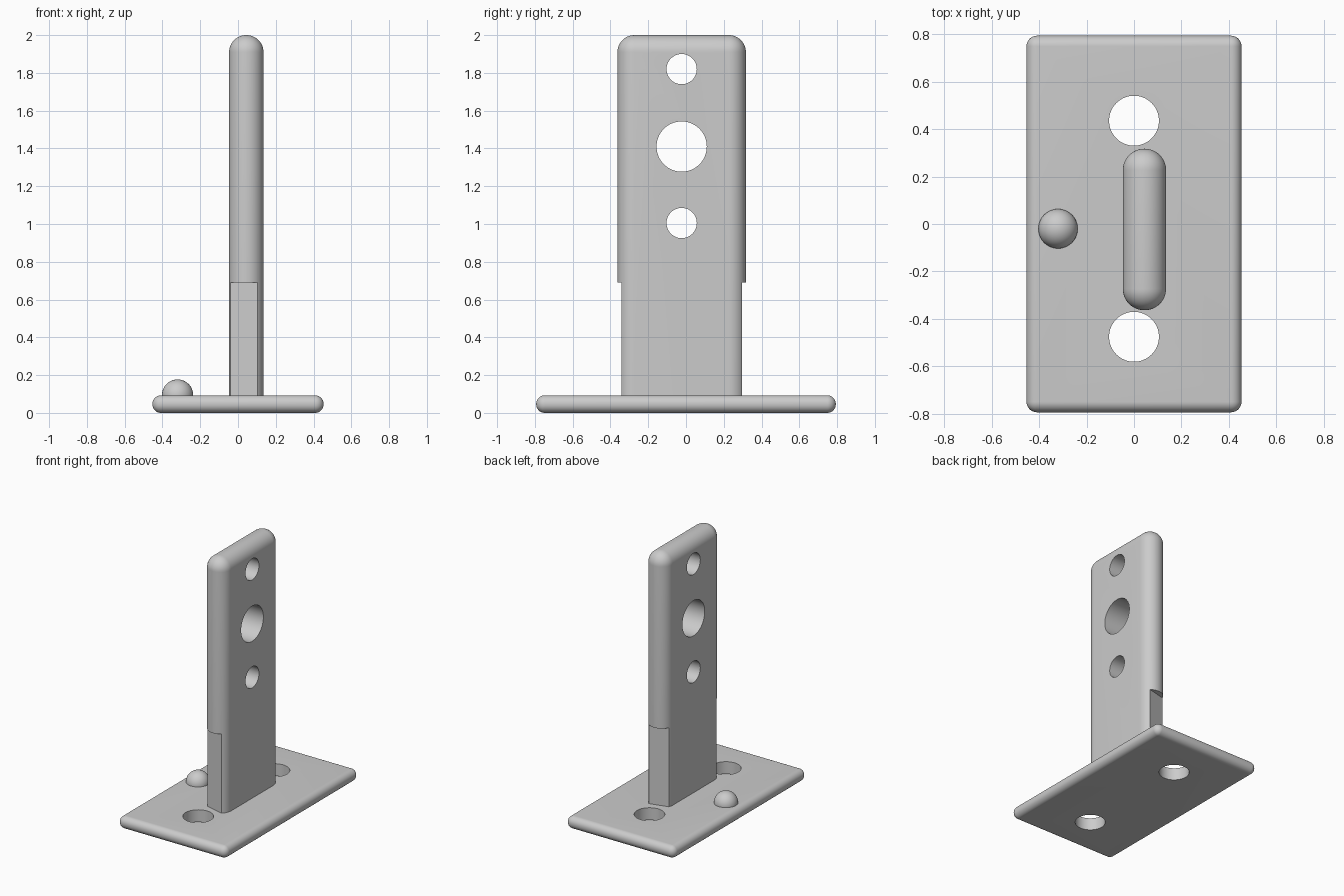
import bpy
import bmesh
import math
from mathutils import Matrix

if "Cube" in bpy.data.objects:
    bpy.data.objects.remove(bpy.data.objects["Cube"], do_unlink=True)

grey = bpy.data.materials.new("plain grey")
grey.use_nodes = True
COLOUR = (0.6, 0.6, 0.6, 1)
grey.diffuse_color = COLOUR
grey.node_tree.nodes["Principled BSDF"].inputs["Base Color"].default_value = COLOUR


def add_object(name, bm):
    mesh = bpy.data.meshes.new(name)
    bm.to_mesh(mesh)
    bm.free()
    mesh.materials.append(grey)
    obj = bpy.data.objects.new(name, mesh)
    bpy.context.collection.objects.link(obj)
    return obj


def box(low, high):
    bm = bmesh.new()
    bmesh.ops.create_cube(bm, size=1)
    for v in bm.verts:
        v.co = [a + (b - a) * (c + 0.5) for a, b, c in zip(low, high, v.co)]
    return bm


def rounded_box(name, low, high, radius, open_bottom=False):
    bm = box(low, high)
    edges = [e for e in bm.edges
             if not open_bottom or max(v.co.z for v in e.verts) > low[2] + 0.01]
    bmesh.ops.bevel(bm, geom=edges, offset=radius, segments=12,
                    profile=0.5, affect='EDGES')
    return add_object(name, bm)


def cut(obj, cutter):
    """Subtract a helper solid and remove it afterwards."""
    cutter.hide_render = True
    mod = obj.modifiers.new("cut", 'BOOLEAN')
    mod.operation = 'DIFFERENCE'
    mod.solver = 'EXACT'
    mod.object = cutter
    select(obj)
    bpy.ops.object.modifier_apply(modifier=mod.name)
    bpy.data.objects.remove(cutter, do_unlink=True)


def select(obj):
    bpy.ops.object.select_all(action='DESELECT')
    obj.select_set(True)
    bpy.context.view_layer.objects.active = obj


def drill(obj, centre, radius, axis):
    bm = bmesh.new()
    turn = Matrix.Rotation(math.pi / 2, 4, 'Y') if axis == 'X' else Matrix()
    bmesh.ops.create_cone(bm, cap_ends=True, segments=64, radius1=radius,
                          radius2=radius, depth=0.6,
                          matrix=Matrix.Translation(centre) @ turn)
    cut(obj, add_object("drill", bm))


# Base plate with rounded rim and two screw holes
base = rounded_box("base_plate", (-0.453, -0.793, 0), (0.453, 0.793, 0.093), 0.045)
for y in (-0.475, 0.435):
    drill(base, (0, y, 0), 0.105, 'Z')

# Upright bar with fully rounded ends and top
MID_X, MID_Y = 0.044, -0.023
bar = rounded_box("upright_bar", (MID_X - 0.091, MID_Y - 0.34, 0.05),
                  (MID_X + 0.091, MID_Y + 0.34, 2), 0.09, open_bottom=True)

# Slanted flats cut into both ends of the lower bar
for side in (-1, 1):
    bm = box((-0.3, 0, -0.1), (0.3, 0.2, 0.69))
    if side < 0:
        bmesh.ops.scale(bm, vec=(1, -1, 1), verts=bm.verts)
        bmesh.ops.reverse_faces(bm, faces=bm.faces)
    bmesh.ops.rotate(bm, verts=bm.verts, cent=(0, 0, 0),
                     matrix=Matrix.Rotation(side * math.radians(14), 3, 'Z'))
    bmesh.ops.translate(bm, verts=bm.verts, vec=(0.1, MID_Y + side * 0.319, 0))
    cut(bar, add_object("end_cutter", bm))

# Row of holes through the bar
for z, radius in ((1.005, 0.08), (1.41, 0.133), (1.82, 0.08)):
    drill(bar, (MID_X, MID_Y, z), radius, 'X')

# Small locating dome
bm = bmesh.new()
bmesh.ops.create_uvsphere(bm, u_segments=48, v_segments=24, radius=0.083,
                          matrix=Matrix.Translation((-0.32, -0.02, 0.094)))
dome = add_object("locating_dome", bm)

for obj in (base, bar, dome):
    select(obj)
    bpy.ops.object.shade_smooth_by_angle(angle=math.radians(30))
